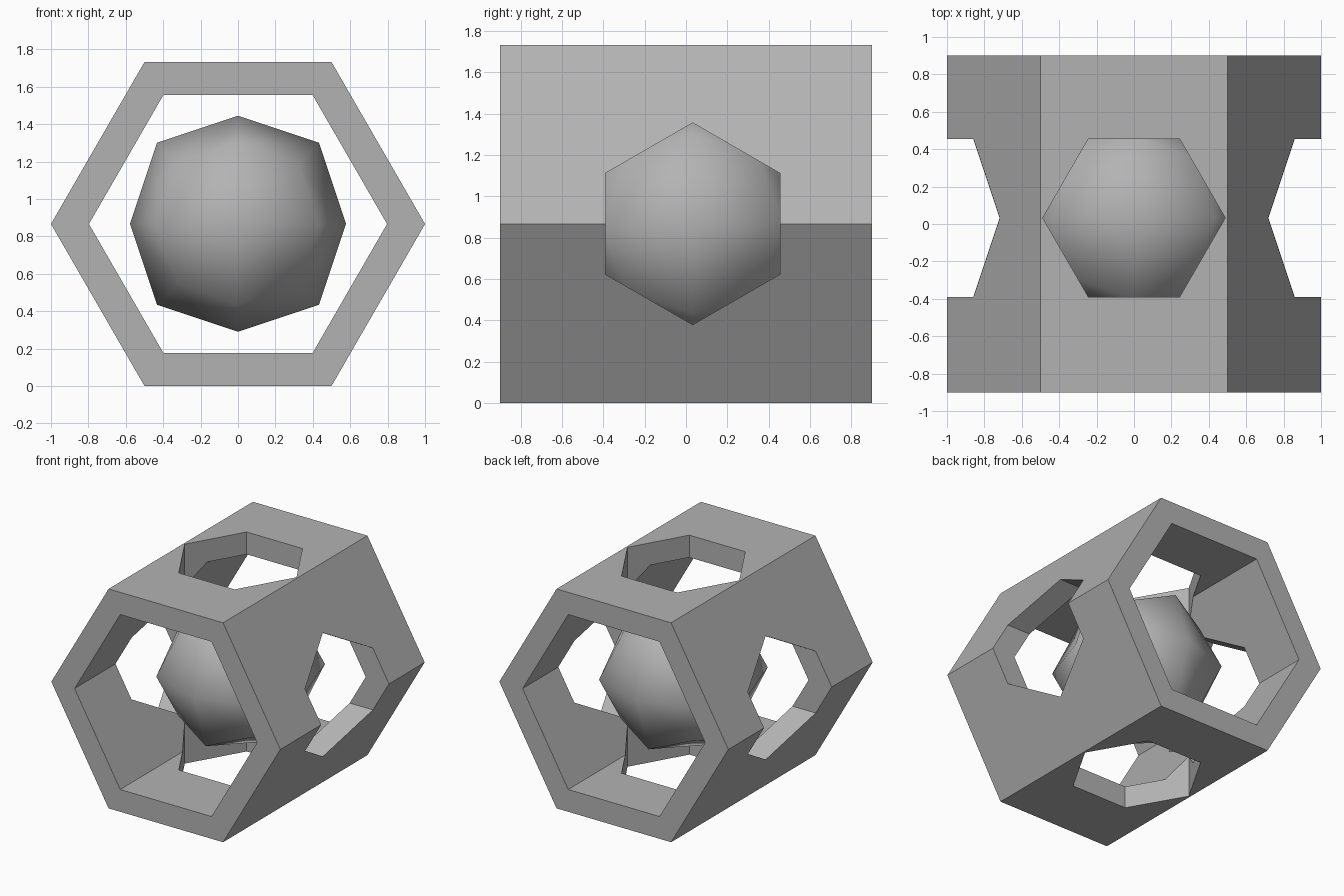
import bpy
import bmesh
from math import cos, sin, pi
from mathutils import Vector

cube = bpy.data.objects.get("Cube")
if cube:
    bpy.data.objects.remove(cube, do_unlink=True)

MID = Vector((0, 0, 0.866))          # axis of the tube
CORE = Vector((0, 0.0325, 0.867))    # centre of the openings and the core
X, Y, Z = (Vector(v) for v in ((1, 0, 0), (0, 1, 0), (0, 0, 1)))

grey = bpy.data.materials.new("mid_grey")
grey.use_nodes = True
COLOUR = (0.45, 0.45, 0.45, 1)
grey.diffuse_color = COLOUR
grey.node_tree.nodes["Principled BSDF"].inputs["Base Color"].default_value = COLOUR


def add_object(name, bm):
    bmesh.ops.recalc_face_normals(bm, faces=bm.faces[:])
    mesh = bpy.data.meshes.new(name)
    bm.to_mesh(mesh)
    bm.free()
    mesh.materials.append(grey)
    obj = bpy.data.objects.new(name, mesh)
    bpy.context.collection.objects.link(obj)
    return obj


def hex_prism(name, centre, axis, corner, radius, half_length):
    """Hexagonal prism along axis with one corner pointing along corner."""
    bm = bmesh.new()
    side = axis.cross(corner)
    ring = [radius * (cos(i * pi / 3) * corner + sin(i * pi / 3) * side)
            for i in range(6)]
    front, back = ([bm.verts.new(centre + p + s * half_length * axis) for p in ring]
                   for s in (-1, 1))
    bm.faces.new(front)
    bm.faces.new(back)
    for i in range(6):
        j = (i + 1) % 6
        bm.faces.new((front[i], front[j], back[j], back[i]))
    return add_object(name, bm)


# Hexagonal tube with a bore and openings through top, bottom and sides
tube = hex_prism("hexagonal_tube", MID, Y, X, 1.0, 0.9)
cutters = [
    hex_prism("bore_cutter", MID, Y, X, 0.797, 1.2),
    hex_prism("vertical_cutter", CORE, Z, X, 0.488, 1.3),
    hex_prism("side_cutter", CORE, X, Z, 0.488, 1.3),
]
bpy.context.view_layer.objects.active = tube
for cutter in cutters:
    cutter.hide_render = True
    mod = tube.modifiers.new(cutter.name, "BOOLEAN")
    mod.operation = "DIFFERENCE"
    mod.solver = "EXACT"
    mod.object = cutter
    bpy.ops.object.modifier_apply(modifier=mod.name)
    bpy.data.objects.remove(cutter, do_unlink=True)

# Rounded core: a cube smoothed once
bm = bmesh.new()
bmesh.ops.create_cube(bm, size=1.155)
for face in bm.faces:
    face.smooth = True
core = add_object("rounded_core", bm)
core.location = CORE
subdivision = core.modifiers.new("rounding", "SUBSURF")
subdivision.levels = subdivision.render_levels = 1
subdivision.use_limit_surface = False
